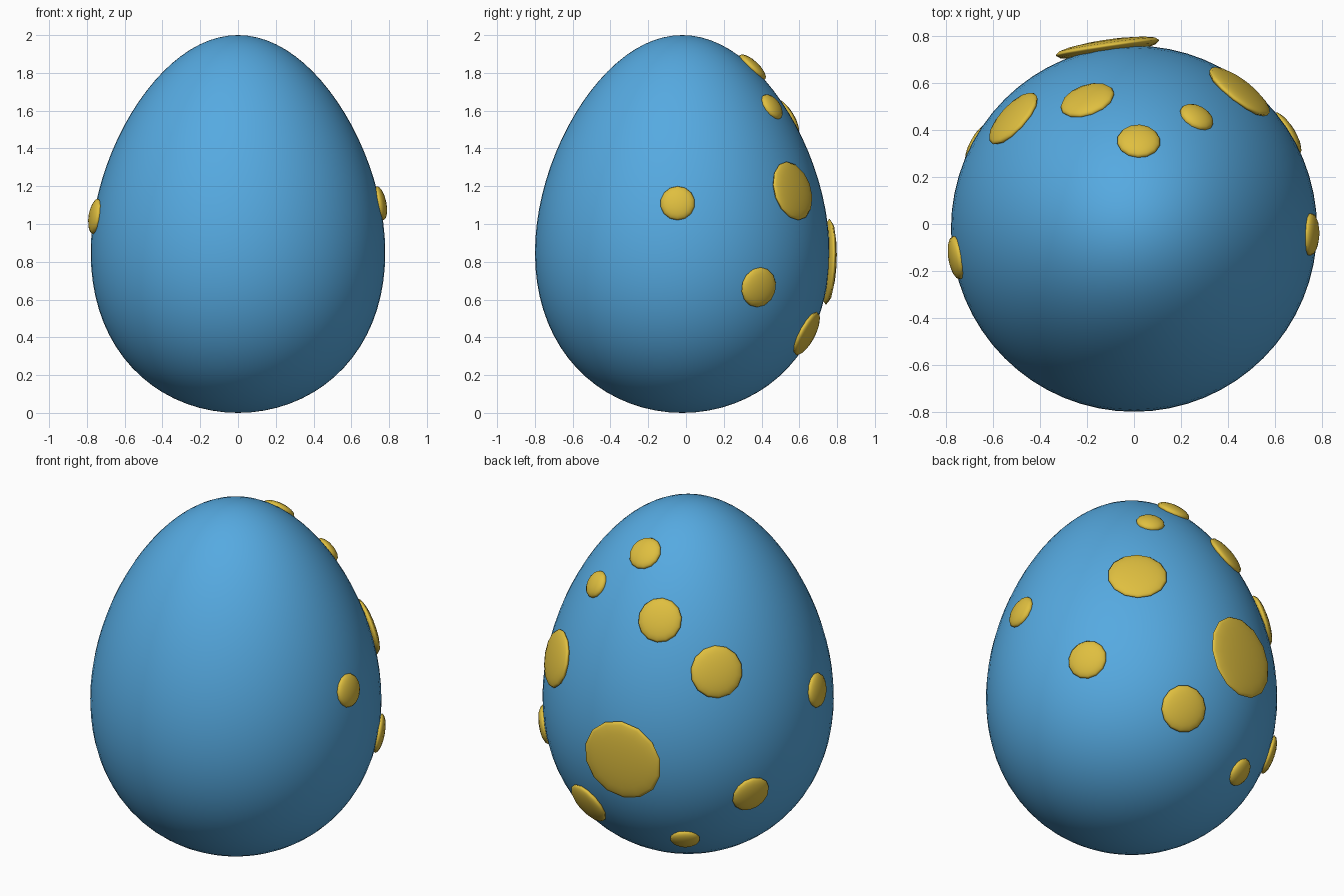
import bpy, math
from mathutils import Vector

if "Cube" in bpy.data.objects:
    bpy.data.objects.remove(bpy.data.objects["Cube"])

EGG_Y = -0.02       # egg axis offset
RADIUS, TAPER = 0.77, 0.16


def material(name, rgb):
    m = bpy.data.materials.new(name)
    m.diffuse_color = (*rgb, 1.0)
    m.use_nodes = True
    m.node_tree.nodes["Principled BSDF"].inputs["Base Color"].default_value = m.diffuse_color
    return m


BLUE = material("sky blue", (0.092, 0.40, 0.75))
YELLOW = material("golden yellow", (0.74, 0.52, 0.05))


def egg_radius(z):
    u = z - 1.0
    return RADIUS * math.sqrt(max(0.0, 1 - u * u)) * (1 - TAPER * u)


def finish(name, mat):
    ob = bpy.context.object
    ob.name = ob.data.name = name
    ob.data.materials.append(mat)
    bpy.ops.object.shade_smooth()
    return ob


# Egg body: a sphere tapered toward the top
bpy.ops.mesh.primitive_uv_sphere_add(segments=64, ring_count=40, radius=1, location=(0, EGG_Y, 1))
egg = finish("egg_body", BLUE)
for v in egg.data.vertices:
    k = RADIUS * (1 - TAPER * v.co.z)
    v.co.x *= k
    v.co.y *= k

# Spots: direction around the axis (x, y), height, spot radius
SPOTS = [
    (0.02, 0.373, 1.83, 0.093),
    (0.27, 0.48, 1.62, 0.077),
    (-0.20, 0.55, 1.56, 0.12),
    (-0.515, 0.47, 1.31, 0.142),
    (0.45, 0.585, 1.175, 0.16),
    (-0.11, 0.75, 0.80, 0.228),
    (0.648, 0.405, 0.665, 0.107),
    (0.77, -0.025, 1.11, 0.092),
    (0.19, 0.66, 0.42, 0.127),
    (-0.668, 0.361, 0.585, 0.108),
    (-0.337, 0.511, 0.29, 0.08),
    (-0.764, -0.125, 1.04, 0.095),
]

# Flattened spots resting in the shell, facing along its normal
for i, (x, y, z, size) in enumerate(SPOTS, 1):
    out = Vector((x, y, 0)).normalized()
    slope = (egg_radius(z + 0.01) - egg_radius(z - 0.01)) / 0.02
    normal = (out - Vector((0, 0, slope))).normalized()
    pos = out * egg_radius(z) + Vector((0, EGG_Y, z))
    bpy.ops.mesh.primitive_uv_sphere_add(segments=14, ring_count=8, radius=1, location=pos)
    spot = finish(f"spot_{i:02d}", YELLOW)
    spot.rotation_euler = normal.to_track_quat('Z', 'Y').to_euler()
    spot.scale = (size, size, 0.034)
